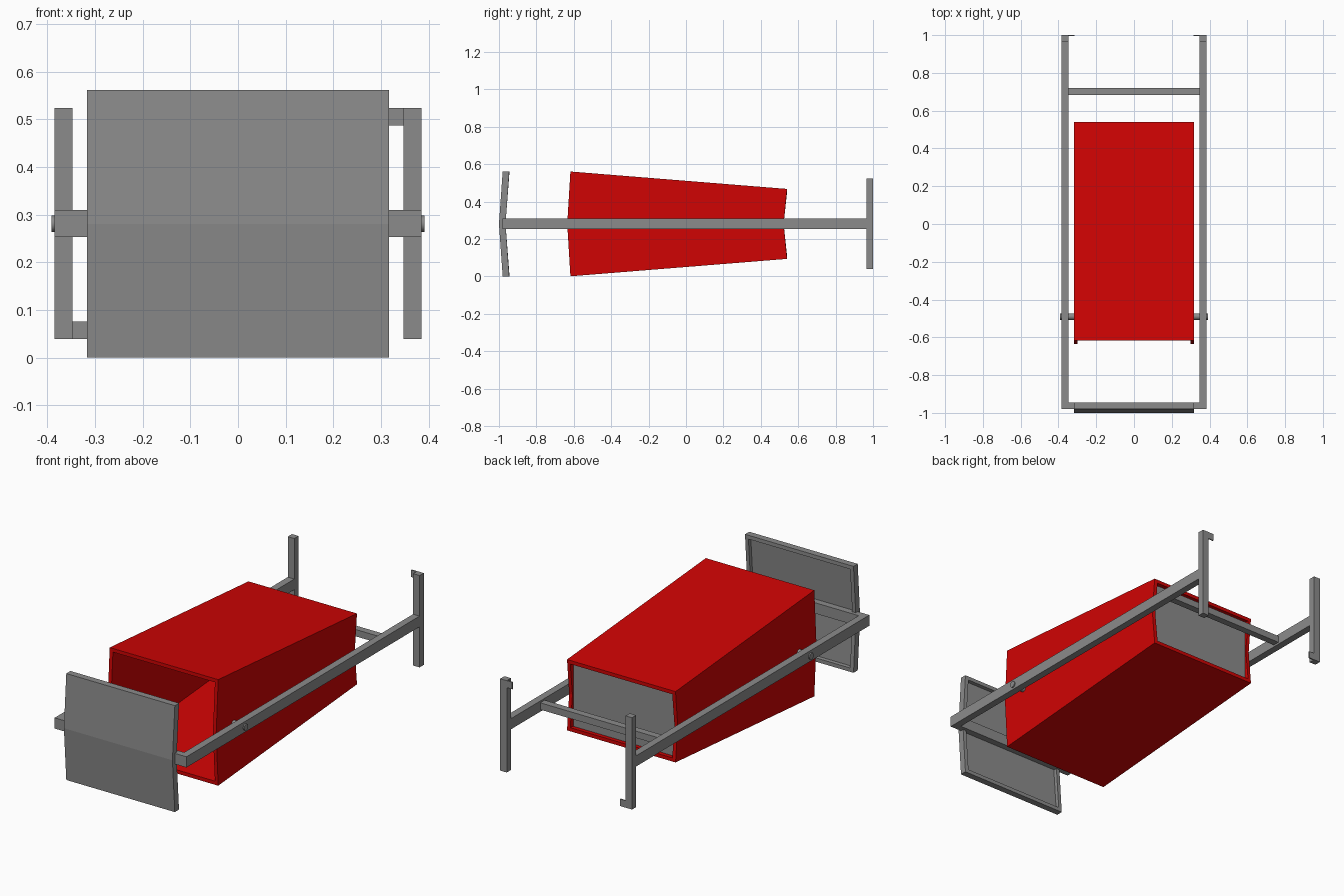
import bpy, bmesh

if "Cube" in bpy.data.objects:
    bpy.data.objects.remove(bpy.data.objects["Cube"])


def paint(name, rgb):
    m = bpy.data.materials.new(name)
    m.diffuse_color = (*rgb, 1)
    m.use_nodes = True
    m.node_tree.nodes["Principled BSDF"].inputs["Base Color"].default_value = m.diffuse_color
    return m


red = paint("red_paint", (0.63, 0.001, 0.001))
grey = paint("dark_grey", (0.26, 0.26, 0.26))
MID = 0.281  # height of the crease and of the frame


def finish(name, bm, mat=grey):
    bmesh.ops.recalc_face_normals(bm, faces=bm.faces)
    me = bpy.data.meshes.new(name)
    bm.to_mesh(me)
    bm.free()
    ob = bpy.data.objects.new(name, me)
    bpy.context.collection.objects.link(ob)
    me.materials.append(mat)
    return ob


def box(name, x, y, z):
    bm = bmesh.new()
    bmesh.ops.create_cube(bm, size=1)
    for v in bm.verts:
        v.co = [(a + b) / 2 + c * (b - a) for c, (a, b) in zip(v.co, (x, y, z))]
    return finish(name, bm)


def ring(w, y_edge, y_mid, half):
    """Six-point rectangle, creased across its middle."""
    return [(-w, y_edge, MID - half), (w, y_edge, MID - half), (w, y_mid, MID),
            (w, y_edge, MID + half), (-w, y_edge, MID + half), (-w, y_mid, MID)]


def loft(name, rings, closed=False, mat=grey):
    bm = bmesh.new()
    rs = [[bm.verts.new(p) for p in r] for r in rings]
    pairs = list(zip(rs, rs[1:])) + ([(rs[-1], rs[0])] if closed else [])
    for a, b in pairs:
        for i in range(6):
            j = (i + 1) % 6
            bm.faces.new((a[i], a[j], b[j], b[i]))
    if not closed:
        for r in (rs[0], rs[-1]):
            bm.faces.new((r[0], r[1], r[2], r[5]))
            bm.faces.new((r[5], r[2], r[3], r[4]))
    return finish(name, bm, mat)


# Tapered hollow body, open at the front
loft("body_shell", [ring(0.317, -0.618, -0.635, 0.28), ring(0.317, 0.54, 0.522, 0.187),
                    ring(0.298, 0.54, 0.522, 0.168), ring(0.298, -0.618, -0.635, 0.261)],
     closed=True, mat=red)

# Flat recessed back panel
box("back_panel", (-0.302, 0.302), (0.497, 0.515), (MID - 0.173, MID + 0.173))

# Front cover with a raised rim on its inner side
loft("front_cover", [ring(0.317, -0.98, -1.0, 0.281), ring(0.317, -0.945, -0.965, 0.281),
                     ring(0.297, -0.945, -0.965, 0.261), ring(0.297, -0.965, -0.985, 0.26)])

# Cross bars
box("front_crossbar", (-0.385, 0.385), (-0.98, -0.945), (0.2535, 0.31))
box("rear_crossbar", (-0.347, 0.347), (0.683, 0.72), (0.264, 0.3))

for side, s in (("left", -1), ("right", 1)):
    def span(a, b):
        return tuple(sorted((a * s, b * s)))

    # Long rail and upright end post
    box(side + "_rail", span(0.347, 0.385), (-0.945, 0.965), (0.2535, 0.31))
    box(side + "_post", span(0.347, 0.385), (0.965, 1.0), (0.039, 0.524))

    # Latch tab: top of the right post, bottom of the left post
    z = (0.487, 0.524) if s > 0 else (0.039, 0.076)
    box(side + "_latch_tab", span(0.315, 0.347), (0.994, 1.0), z)

    # Pivot pin through the rail into the body
    bm = bmesh.new()
    bmesh.ops.create_cone(bm, cap_ends=True, segments=24, radius1=0.017, radius2=0.017, depth=0.09)
    for v in bm.verts:
        v.co = (s * 0.346 + v.co.z, -0.49 + v.co.x, MID + v.co.y)
    pin = finish(side + "_pivot_pin", bm)
    bpy.context.view_layer.objects.active = pin
    pin.select_set(True)
    bpy.ops.object.shade_smooth_by_angle()
    pin.select_set(False)
